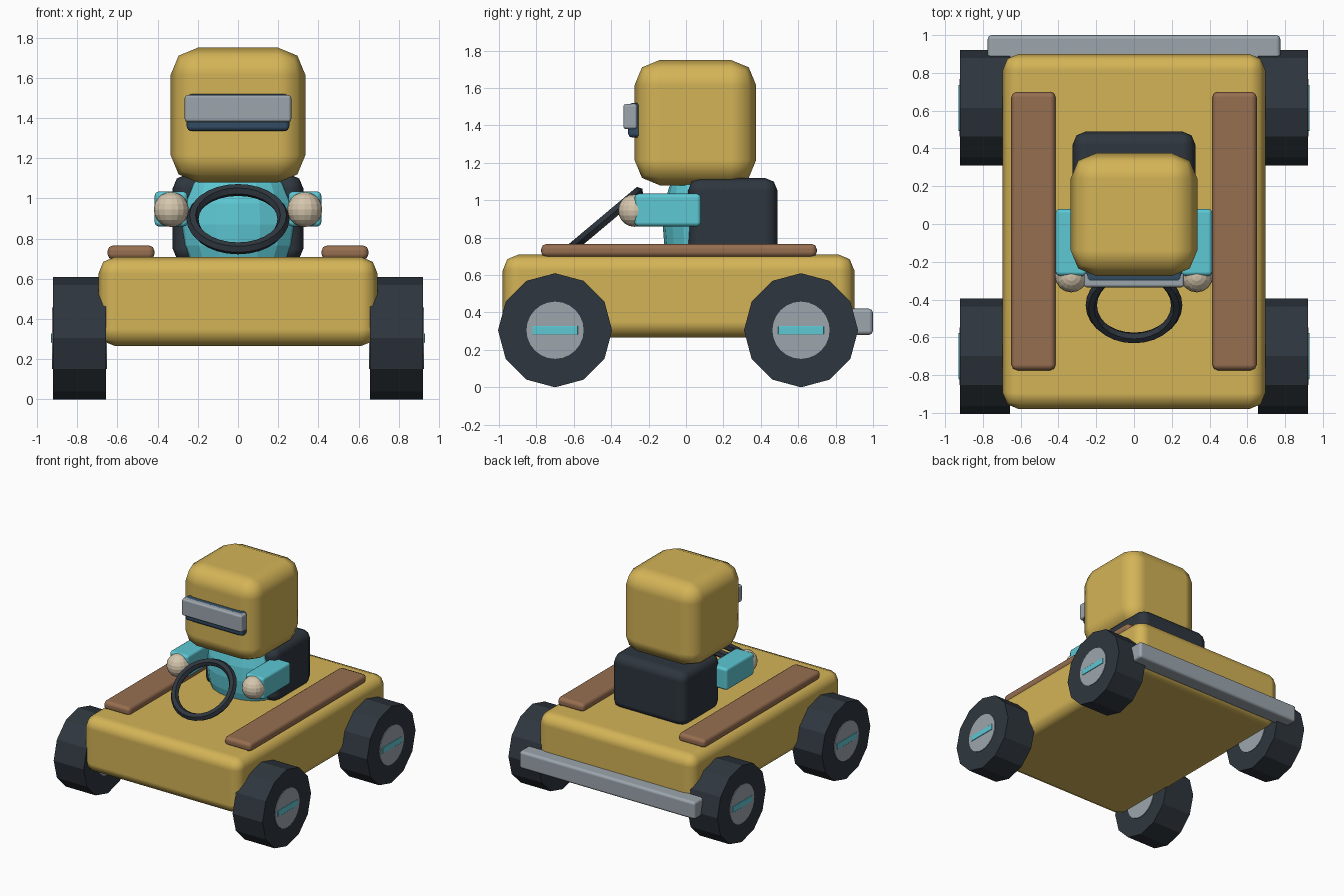
import bpy
from math import radians
from mathutils import Vector

default = bpy.data.objects.get("Cube")
if default:
    bpy.data.objects.remove(default, do_unlink=True)


def material(name, rgb):
    """Make a flat material from 0-255 display values."""
    lin = [((c / 255 + 0.055) / 1.055) ** 2.4 for c in rgb] + [1.0]
    mat = bpy.data.materials.new(name)
    mat.use_nodes = True
    mat.diffuse_color = lin
    bsdf = mat.node_tree.nodes["Principled BSDF"]
    bsdf.inputs["Base Color"].default_value = lin
    bsdf.inputs["Roughness"].default_value = 0.7
    return mat


yellow = material("mustard yellow", (212, 180, 87))
brown = material("wood brown", (150, 110, 80))
black = material("charcoal", (46, 54, 62))
grey = material("light grey", (156, 166, 173))
cyan = material("cyan", (93, 200, 212))
cream = material("cream", (214, 199, 174))
navy = material("dark blue", (50, 76, 98))


def finish(name, mat, smooth=False):
    obj = bpy.context.object
    obj.name = name
    obj.data.materials.append(mat)
    if smooth:
        bpy.ops.object.shade_smooth()
    return obj


def box(name, mat, low, high, bevel, segments=2):
    """Rounded block between two opposite corners."""
    low, high = Vector(low), Vector(high)
    bpy.ops.mesh.primitive_cube_add(size=1, location=(low + high) / 2)
    obj = bpy.context.object
    obj.scale = high - low
    bpy.ops.object.transform_apply(location=False, rotation=False, scale=True)
    finish(name, mat, smooth=True)
    mod = obj.modifiers.new("rounded edges", "BEVEL")
    mod.width = bevel
    mod.segments = segments
    mod.harden_normals = True
    return obj


def axle_disc(name, mat, radius, width, sides, location):
    """Cylinder lying along x with a vertex at the bottom."""
    bpy.ops.mesh.primitive_cylinder_add(
        vertices=sides, radius=radius, depth=width,
        location=location, rotation=(0, radians(90), 0))
    return finish(name, mat)


def ball(name, mat, location, radii, segments, rings):
    bpy.ops.mesh.primitive_uv_sphere_add(
        segments=segments, ring_count=rings, radius=1, location=location)
    bpy.context.object.scale = radii
    bpy.ops.object.transform_apply(location=False, rotation=False, scale=True)
    return finish(name, mat)


# Cart body, bumper and seat
box("cart_body", yellow, (-0.695, -0.98, 0.265), (0.695, 0.90, 0.71), 0.085)
box("rear_bumper", grey, (-0.775, 0.87, 0.28), (0.775, 1.0, 0.42), 0.022)
box("seat", black, (-0.325, 0.01, 0.68), (0.325, 0.49, 1.12), 0.07)

# Driver head with visor
box("head", yellow, (-0.335, -0.275, 1.08), (0.335, 0.375, 1.75), 0.135)
box("visor_glass", navy, (-0.255, -0.31, 1.335), (0.255, -0.24, 1.52), 0.022)
box("visor_bar", grey, (-0.265, -0.335, 1.38), (0.265, -0.26, 1.515), 0.015)

# Driver torso
ball("torso", cyan, (0, 0.055, 0.87), (0.29, 0.18, 0.34), 16, 10)

# Steering wheel
bpy.ops.mesh.primitive_torus_add(
    major_radius=0.226, minor_radius=0.03, major_segments=28, minor_segments=6,
    location=(0, -0.43, 0.897), rotation=(radians(40), 0, 0))
finish("steering_wheel", black)

# Parts repeated on both sides
for side, sign in (("left", 1), ("right", -1)):
    def mirrored_box(name, mat, x, y, z, bevel):
        xs = sorted(sign * v for v in x)
        return box(f"{side}_{name}", mat, (xs[0], y[0], z[0]), (xs[1], y[1], z[1]), bevel)

    mirrored_box("side_board", brown, (0.415, 0.65), (-0.775, 0.70), (0.695, 0.767), 0.03)
    mirrored_box("arm", cyan, (0.25, 0.415), (-0.275, 0.08), (0.86, 1.035), 0.022)
    ball(f"{side}_hand", cream, (sign * 0.332, -0.275, 0.945), (0.087,) * 3, 16, 10)

    # Tyres with hubs and painted hub bars
    for end, y in (("front", -0.70), ("rear", 0.615)):
        centre = (sign * 0.788, y, 0.305)
        axle_disc(f"{end}_{side}_tyre", black, 0.305, 0.264, 12, centre)
        axle_disc(f"{end}_{side}_hub", grey, 0.153, 0.274, 24, centre)
        mirrored_box(f"{end}_hub_bar", cyan, (0.915, 0.93),
                     (y - 0.122, y + 0.122), (0.282, 0.328), 0.003)
